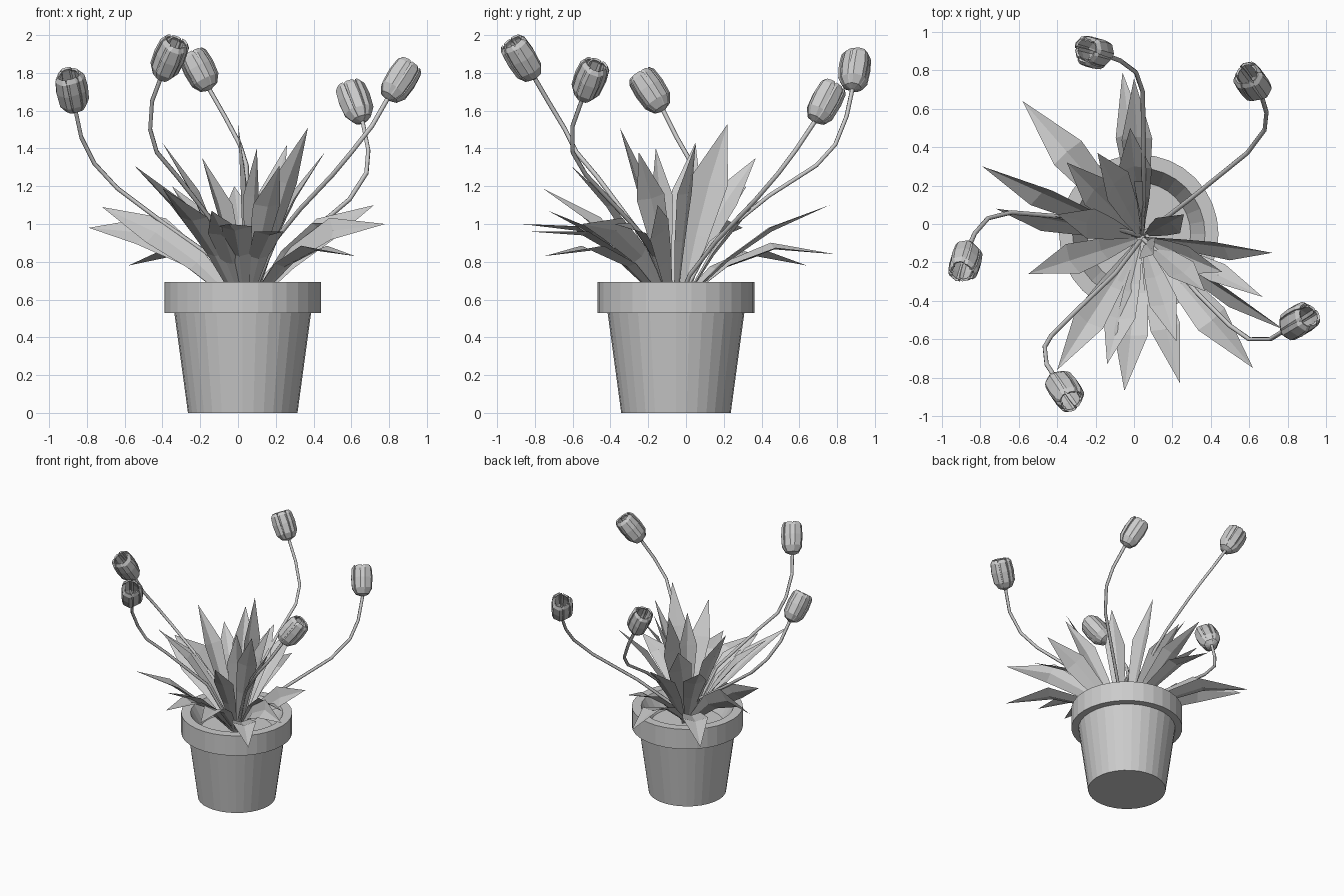
import bpy, bmesh, math, random
from mathutils import Vector, Matrix

random.seed(4)
if "Cube" in bpy.data.objects:
    bpy.data.objects.remove(bpy.data.objects["Cube"])

grey = bpy.data.materials.new("plain grey")
grey.use_nodes = True
grey.diffuse_color = (0.6, 0.6, 0.6, 1)
grey.node_tree.nodes["Principled BSDF"].inputs["Base Color"].default_value = (0.6, 0.6, 0.6, 1)


def finish(bm, name):
    mesh = bpy.data.meshes.new(name)
    bm.to_mesh(mesh)
    bm.free()
    mesh.materials.append(grey)
    ob = bpy.data.objects.new(name, mesh)
    bpy.context.collection.objects.link(ob)
    return ob


def bridge(bm, rows, closed=False):
    """Join successive rows of vertices with quads."""
    for a, b in zip(rows, rows[1:]):
        n = len(a)
        for i in range(n if closed else n - 1):
            j = (i + 1) % n
            bm.faces.new((a[i], a[j], b[j], b[i]))


# Pot: turned profile with a heavy rim and the soil inside
def make_pot():
    profile = [(0.29, 0), (0.362, 0.53), (0.415, 0.53), (0.415, 0.693),
               (0.345, 0.693), (0.27, 0.56)]
    bm = bmesh.new()
    sides = 32
    rows = []
    for r, z in profile:
        angles = [2 * math.pi * i / sides for i in range(sides)]
        rows.append([bm.verts.new((0.025 + r * math.cos(a), -0.053 + r * math.sin(a), z))
                     for a in angles])
    bridge(bm, rows, closed=True)
    bm.faces.new(rows[0][::-1])
    bm.faces.new(rows[-1])
    finish(bm, "flower_pot")


# Stem: six-sided tube along a bent path
def make_stem(name, points):
    curve = bpy.data.curves.new(name, "CURVE")
    curve.dimensions = "3D"
    curve.bevel_depth = 0.012
    curve.bevel_resolution = 1
    spline = curve.splines.new("POLY")
    spline.points.add(len(points) - 1)
    for p, co in zip(spline.points, points):
        p.co = (*co, 1)
    curve.materials.append(grey)
    ob = bpy.data.objects.new(name, curve)
    bpy.context.collection.objects.link(ob)


# Flower: blunt cup of six overlapping petals, alternately outer and inner
def make_flower(name, base, tip):
    base, tip = Vector(base), Vector(tip)
    axis = tip - base
    place = Matrix.Translation(base) @ axis.to_track_quat("Z", "Y").to_matrix().to_4x4()
    length = axis.length * 0.93
    # height share, radius, half angle of the petal
    outline = [(0, 0.012, 0.6), (0.07, 0.052, 0.6), (0.26, 0.08, 0.62),
               (0.6, 0.086, 0.62), (0.9, 0.08, 0.58), (1.0, 0.064, 0.45)]
    bm = bmesh.new()
    for k in range(6):
        shrink = 0.88 if k % 2 else 1.0
        mid = k * math.pi / 3
        rows = []
        for h, r, half in outline:
            row = []
            for s in (-1, -0.5, 0.5, 1):
                a = mid + s * half
                rr = r * shrink * (0.96 if abs(s) == 1 else 1.03)
                row.append(bm.verts.new(place @ Vector(
                    (rr * math.cos(a), rr * math.sin(a), h * length))))
            rows.append(row)
        bridge(bm, rows)
    ob = finish(bm, name)
    thick = ob.modifiers.new("petal thickness", "SOLIDIFY")
    thick.thickness = 0.012
    thick.offset = -1


# Leaf: folded blade on an arched spine, ending in a point
def make_leaf(name, tip, width, twist):
    tip = Vector(tip)
    out = Vector((tip.x - 0.04, tip.y + 0.07, 0)).normalized()
    root = Vector((0.04, -0.07, 0.56)) + out * random.uniform(0.01, 0.05)
    arch = 0.28 if tip.z < 1.05 else 0.14
    ctrl = root.lerp(tip, 0.5) + Vector((0, 0, arch))

    def spine(t):
        return root * (1 - t) ** 2 + ctrl * 2 * t * (1 - t) + tip * t * t

    along = (tip - root).normalized()
    side = Vector((-out.y, out.x, 0))
    side = Matrix.Rotation(math.radians(twist), 3, along) @ side
    fold = along.cross(side).normalized()
    bm = bmesh.new()
    rows = []
    for t, w in ((0, 0.18), (0.33, 0.7), (0.62, 1.0)):
        c, half = spine(t), width * w / 2
        rows.append([bm.verts.new(c + side * s * half + fold * abs(s) * half * 0.3)
                     for s in (-1, 0, 1)])
    bridge(bm, rows)
    end = bm.verts.new(tip)
    for i in range(2):
        bm.faces.new((rows[-1][i], rows[-1][i + 1], end))
    finish(bm, name)


make_pot()

# Each plant: stem path, then the tip of its flower
plants = {
    "front_left": ([(0.03, -0.09, 0.56), (-0.1, -0.26, 0.97), (-0.32, -0.47, 1.25),
                    (-0.43, -0.58, 1.38), (-0.465, -0.64, 1.5), (-0.455, -0.73, 1.65),
                    (-0.41, -0.8, 1.77)], (-0.32, -0.93, 1.98)),
    "back": ([(0.04, -0.05, 0.56), (0.05, 0.13, 0.9), (0.05, 0.44, 1.15),
              (0.045, 0.69, 1.31), (0.01, 0.79, 1.42), (-0.07, 0.85, 1.57),
              (-0.15, 0.88, 1.71)], (-0.26, 0.91, 1.92)),
    "back_right": ([(0.05, -0.05, 0.56), (0.15, 0.02, 0.73), (0.33, 0.16, 0.91),
                    (0.59, 0.37, 1.13), (0.68, 0.49, 1.27), (0.69, 0.58, 1.39),
                    (0.66, 0.68, 1.54)], (0.58, 0.79, 1.75)),
    "left": ([(0.03, -0.06, 0.56), (-0.1, -0.02, 0.8), (-0.4, 0.04, 1.01),
              (-0.64, 0.06, 1.19), (-0.76, 0.03, 1.32), (-0.83, -0.05, 1.46),
              (-0.86, -0.12, 1.6)], (-0.9, -0.26, 1.81)),
    "front_right": ([(0.05, -0.08, 0.56), (0.2, -0.21, 0.92), (0.33, -0.36, 1.08),
                     (0.5, -0.53, 1.26), (0.6, -0.6, 1.38), (0.71, -0.6, 1.52),
                     (0.79, -0.55, 1.66)], (0.92, -0.47, 1.86)),
}
for where, (path, tip) in plants.items():
    make_stem("stem_" + where, path)
    make_flower("flower_" + where, path[-1], tip)

# Leaves: tip, width and twist in degrees
leaves = [
    ((-0.58, 0.64, 0.78), 0.19, 0), ((-0.06, 0.79, 0.84), 0.16, 10),
    ((0, 0.76, 1.1), 0.16, 0), ((-0.79, 0.3, 0.98), 0.2, -55),
    ((-0.72, 0.08, 1.09), 0.18, -60), ((-0.55, -0.26, 1.31), 0.17, 10),
    ((-0.4, -0.76, 1.19), 0.17, 0), ((-0.14, -0.73, 1.07), 0.17, 10),
    ((-0.05, -0.87, 1.0), 0.18, 0), ((0.24, -0.83, 0.96), 0.16, 0),
    ((0.62, -0.75, 0.83), 0.18, 0), ((0.67, -0.38, 1.0), 0.13, -30),
    ((0.72, -0.15, 1.1), 0.17, 60), ((0.78, -0.55, 1.0), 0.15, 60),
    ((0.46, -0.25, 1.38), 0.15, 30), ((0.22, -0.61, 1.31), 0.15, 0),
    ((0.37, -0.35, 1.51), 0.15, -20), ((0, 0.22, 1.53), 0.2, 80),
    ((-0.4, 0.05, 1.43), 0.16, 0), ((-0.19, 0.37, 1.35), 0.19, 30),
    ((-0.35, 0.32, 1.2), 0.18, 0), ((0.26, 0.05, 1.42), 0.15, 30),
    ((0.1, -0.16, 1.4), 0.14, 20), ((-0.02, 0.5, 1.2), 0.18, 0),
]
for n, (tip, width, twist) in enumerate(leaves, 1):
    make_leaf(f"leaf_{n}", tip, width, twist)
